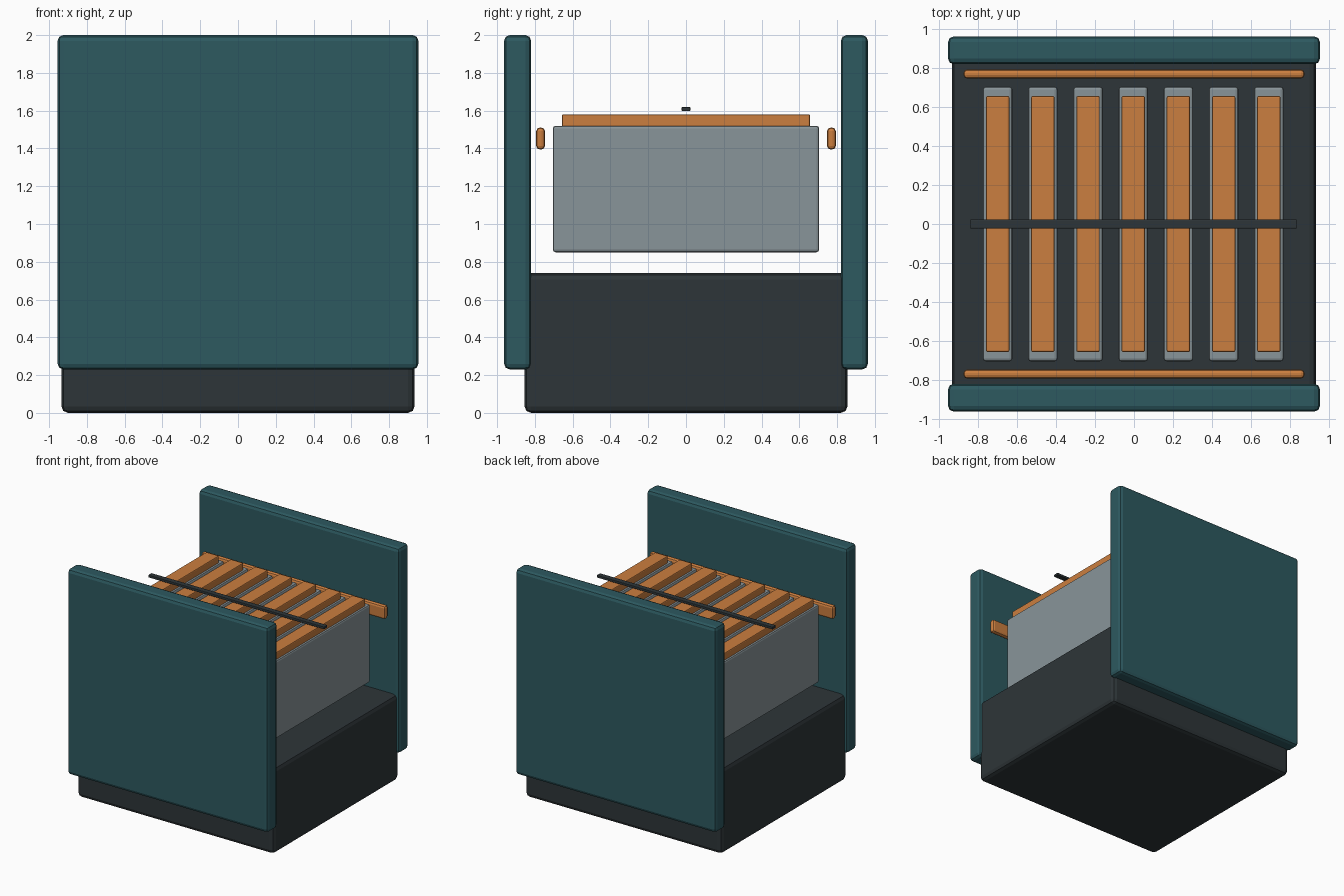
import bpy

if "Cube" in bpy.data.objects:
    bpy.data.objects.remove(bpy.data.objects["Cube"])


def material(name, rgb):
    m = bpy.data.materials.new(name)
    m.diffuse_color = (*rgb, 1)
    m.use_nodes = True
    m.node_tree.nodes["Principled BSDF"].inputs["Base Color"].default_value = m.diffuse_color
    return m


TEAL = material("teal", (0.026, 0.1, 0.117))
DARK = material("charcoal", (0.027, 0.036, 0.04))
GREY = material("grey", (0.25, 0.3, 0.32))
ORANGE = material("orange", (0.6, 0.21, 0.05))


def box(name, x, y, z, mat, bevel, segments=2):
    """Bevelled box from (min, max) pairs on each axis."""
    spans = (x, y, z)
    bpy.ops.mesh.primitive_cube_add(size=1, location=[(a + b) / 2 for a, b in spans])
    ob = bpy.context.object
    ob.name = name
    ob.scale = [b - a for a, b in spans]
    bpy.ops.object.transform_apply(location=False, rotation=False, scale=True)
    ob.data.materials.append(mat)
    mod = ob.modifiers.new("bevel", 'BEVEL')
    mod.width = bevel
    mod.segments = segments
    return ob


# Base block
box("base", (-0.935, 0.935), (-0.855, 0.855), (0, 0.74), DARK, 0.035)

# Front and back panels with their inner rails
for side, s in (("front", -1), ("back", 1)):
    box(side + "_panel", (-0.955, 0.955), sorted((s * 0.82, s * 0.963)), (0.23, 2), TEAL, 0.03)
    box(side + "_rail", (-0.875, 0.875), sorted((s * 0.747, s * 0.793)), (1.395, 1.51), ORANGE, 0.018)

# Row of seven upright slabs with caps
for i in range(7):
    c = (i - 3) * 0.232 - 0.004
    box(f"slab_{i + 1}", (c - 0.076, c + 0.076), (-0.705, 0.705), (0.85, 1.52), GREY, 0.015)
    box(f"slab_cap_{i + 1}", (c - 0.06, c + 0.06), (-0.657, 0.657), (1.5, 1.58), ORANGE, 0.008)

# Thin bar floating over the caps
box("top_bar", (-0.84, 0.835), (-0.023, 0.023), (1.598, 1.619), DARK, 0.004)
